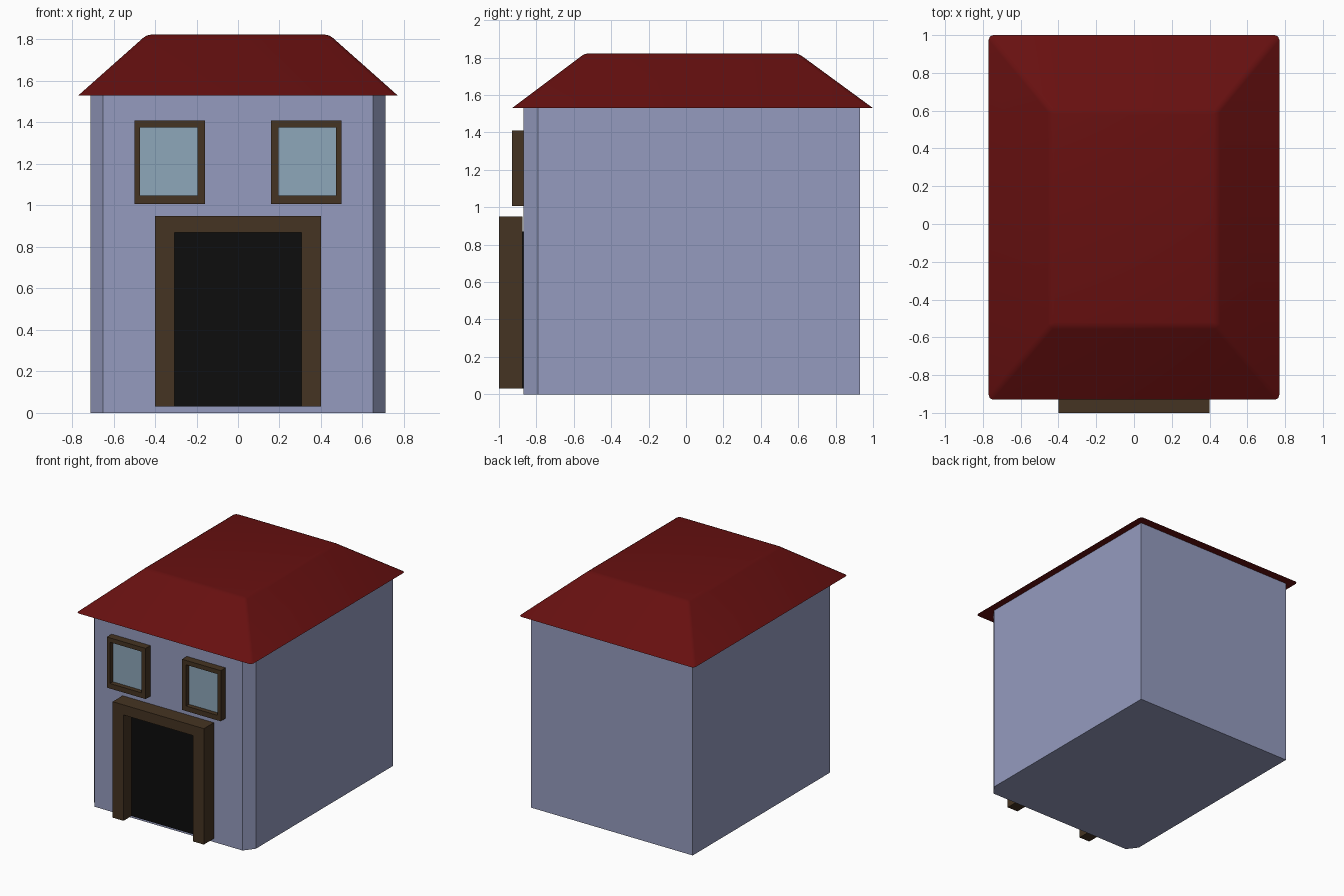
import bpy, bmesh, math

if "Cube" in bpy.data.objects:
    bpy.data.objects.remove(bpy.data.objects["Cube"])


def material(name, rgb):
    m = bpy.data.materials.new(name)
    m.diffuse_color = (*rgb, 1)
    m.use_nodes = True
    m.node_tree.nodes["Principled BSDF"].inputs["Base Color"].default_value = m.diffuse_color
    return m


WALL = material("pale blue wall", (0.30, 0.33, 0.52))
ROOF = material("dark red roof", (0.135, 0.005, 0.005))
WOOD = material("brown wood", (0.06, 0.034, 0.016))
DARK = material("black doorway", (0.004, 0.004, 0.004))
GLASS = material("blue grey glass", (0.27, 0.39, 0.49))


def link(name, bm, mat):
    bmesh.ops.recalc_face_normals(bm, faces=bm.faces[:])
    me = bpy.data.meshes.new(name)
    bm.to_mesh(me)
    bm.free()
    ob = bpy.data.objects.new(name, me)
    me.materials.append(mat)
    bpy.context.collection.objects.link(ob)
    return ob


def prism(name, pts, axis, lo, hi, mat):
    """Extrude an outline along z (points are x,y) or along y (points are x,z)."""
    bm = bmesh.new()
    if axis == 'z':
        vs = [bm.verts.new((a, b, lo)) for a, b in pts]
        vec = (0, 0, hi - lo)
    else:
        vs = [bm.verts.new((a, lo, b)) for a, b in pts]
        vec = (0, hi - lo, 0)
    f = bm.faces.new(vs)
    res = bmesh.ops.extrude_face_region(bm, geom=[f], use_keep_orig=True)
    bmesh.ops.translate(bm, vec=vec, verts=[g for g in res['geom'] if isinstance(g, bmesh.types.BMVert)])
    return link(name, bm, mat)


def rect(x0, x1, z0, z1):
    return [(x0, z0), (x1, z0), (x1, z1), (x0, z1)]


def ring(name, outer, inner, y0, y1, mat):
    """Rectangular frame with a rectangular hole."""
    bm = bmesh.new()
    loops = [[bm.verts.new((x, y, z)) for x, z in rect(*r)]
             for r, y in ((outer, y0), (inner, y0), (inner, y1), (outer, y1))]
    for a, b in zip(loops, loops[1:] + loops[:1]):
        for i in range(4):
            j = (i + 1) % 4
            bm.faces.new((a[i], a[j], b[j], b[i]))
    return link(name, bm, mat)


# House body with chamfered front corners
prism("house_body", [(-0.65, -0.87), (0.65, -0.87), (0.71, -0.79), (0.71, 0.93),
                     (-0.71, 0.93), (-0.71, -0.79)], 'z', 0, 1.535, WALL)

# Hipped roof with a flat top and softened upper edges
bm = bmesh.new()
base = [bm.verts.new((x, y, 1.53)) for x, y in rect(-0.77, 0.77, -0.93, 1.0)]
top = [bm.verts.new((x, y, 1.823)) for x, y in rect(-0.44, 0.44, -0.54, 0.60)]
bm.faces.new(base)
bm.faces.new(top)
for i in range(4):
    j = (i + 1) % 4
    bm.faces.new((base[i], base[j], top[j], top[i]))
bmesh.ops.recalc_face_normals(bm, faces=bm.faces[:])
soft = [e for e in bm.edges if max(v.co.z for v in e.verts) > 1.6]
bmesh.ops.bevel(bm, geom=soft, offset=0.02, segments=2, profile=0.5, affect='EDGES')
roof = link("roof", bm, ROOF)
bpy.context.view_layer.objects.active = roof
roof.select_set(True)
bpy.ops.object.shade_smooth_by_angle(angle=math.radians(35))

# Door frame and dark doorway
prism("door_frame", [(-0.40, 0.03), (-0.305, 0.03), (-0.305, 0.87), (0.305, 0.87),
                     (0.305, 0.03), (0.40, 0.03), (0.40, 0.95), (-0.40, 0.95)],
      'y', -1.0, -0.875, WOOD)
prism("doorway", rect(-0.305, 0.305, 0.03, 0.87), 'y', -0.90, -0.865, DARK)

# Mirrored pair of windows
for side, s in (("left", -1), ("right", 1)):
    outer = (s * 0.16, s * 0.50, 1.008, 1.41)
    inner = (s * 0.195, s * 0.473, 1.048, 1.375)
    ring(side + "_window_frame", outer, inner, -0.93, -0.865, WOOD)
    prism(side + "_window_glass", rect(*inner), 'y', -0.893, -0.865, GLASS)
